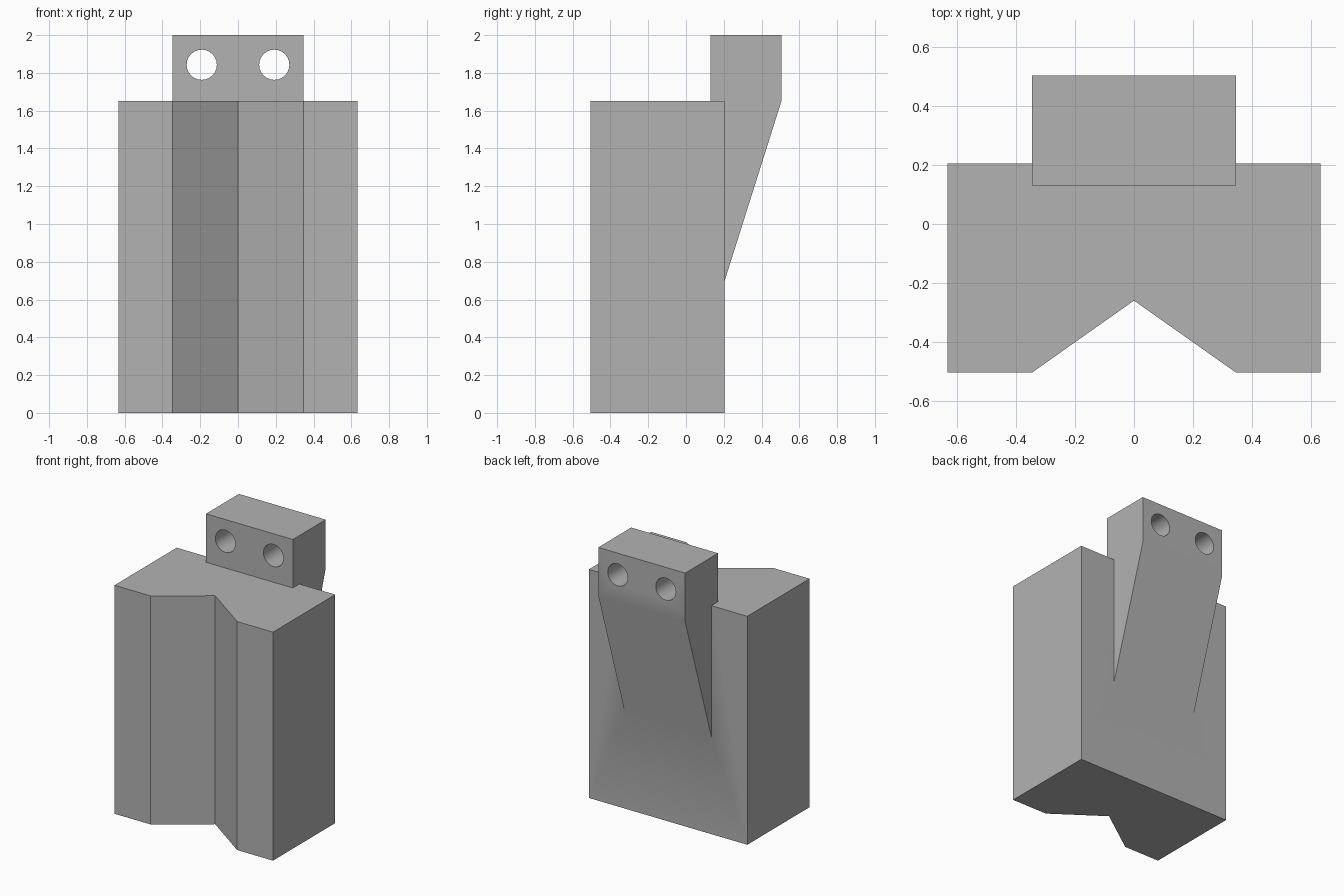
import bpy
import bmesh
from mathutils import Vector, Matrix

cube = bpy.data.objects.get("Cube")
if cube:
    bpy.data.objects.remove(cube, do_unlink=True)

grey = bpy.data.materials.new("plain_grey")
grey.use_nodes = True
colour = (0.45, 0.45, 0.45, 1)
grey.diffuse_color = colour
grey.node_tree.nodes["Principled BSDF"].inputs["Base Color"].default_value = colour


def finish(name, bm):
    bmesh.ops.recalc_face_normals(bm, faces=bm.faces)
    mesh = bpy.data.meshes.new(name)
    bm.to_mesh(mesh)
    bm.free()
    mesh.materials.append(grey)
    obj = bpy.data.objects.new(name, mesh)
    bpy.context.collection.objects.link(obj)
    return obj


def prism(name, points, sweep):
    """Extrude a closed profile along a vector."""
    bm = bmesh.new()
    face = bm.faces.new([bm.verts.new(p) for p in points])
    result = bmesh.ops.extrude_face_region(bm, geom=[face], use_keep_orig=True)
    verts = [g for g in result["geom"] if isinstance(g, bmesh.types.BMVert)]
    bmesh.ops.translate(bm, verts=verts, vec=Vector(sweep))
    return finish(name, bm)


def hole_cutter(name, x, z, radius):
    bm = bmesh.new()
    bmesh.ops.create_cone(bm, cap_ends=True, segments=24, radius1=radius,
                          radius2=radius, depth=2,
                          matrix=Matrix.Translation((x, 0, z)) @ Matrix.Rotation(1.5707963, 4, "X"))
    return finish(name, bm)


def combine(target, other, operation):
    """Apply a boolean and discard the second solid."""
    bpy.context.view_layer.objects.active = target
    mod = target.modifiers.new(operation.lower(), "BOOLEAN")
    mod.object, mod.operation, mod.solver = other, operation, "EXACT"
    bpy.ops.object.modifier_apply(modifier=mod.name)
    bpy.data.objects.remove(other, do_unlink=True)


# Block with a V groove down the front
half, front, back, height = 0.633, -0.505, 0.205, 1.65
outline = [(-half, front), (-0.347, front), (0, -0.26), (0.347, front),
           (half, front), (half, back), (-half, back)]
block = prism("grooved_block", [(x, y, 0) for x, y in outline], (0, 0, height))

# Mounting lug on a sloped rear support, running into the block
side = [(0.13, 2), (0.505, 2), (0.505, height), (back, 0.7), (0.13, 0.4625)]
lug = prism("mounting_lug", [(-0.347, y, z) for y, z in side], (0.694, 0, 0))

# Two bolt holes through the lug
for sign in (-1, 1):
    combine(lug, hole_cutter("bolt_hole", sign * 0.192, 1.843, 0.08), "DIFFERENCE")
combine(block, lug, "UNION")

# Smooth the shallow bends and keep the corners sharp
bpy.ops.object.select_all(action="DESELECT")
block.select_set(True)
bpy.context.view_layer.objects.active = block
bpy.ops.object.shade_smooth_by_angle()
